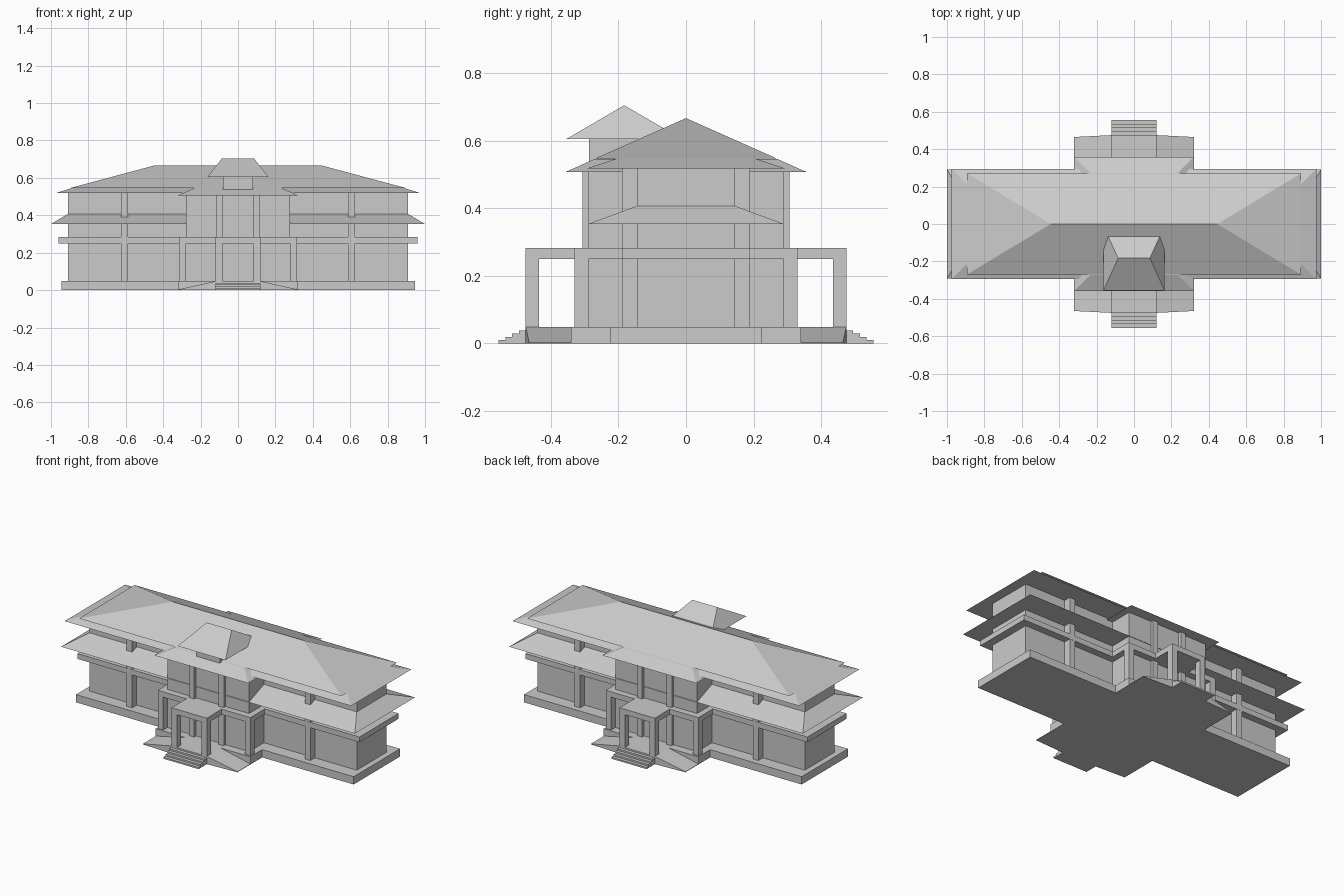
import bpy, bmesh

if "Cube" in bpy.data.objects:
    bpy.data.objects.remove(bpy.data.objects["Cube"])


def solid(name, low, high):
    """Box or tapered block between two rectangles (x0, x1, y0, y1, z)."""
    bm = bmesh.new()
    rings = []
    for x0, x1, y0, y1, z in (low, high):
        rings.append([bm.verts.new(p) for p in
                      ((x0, y0, z), (x1, y0, z), (x1, y1, z), (x0, y1, z))])
    a, b = rings
    bm.faces.new(a[::-1])
    bm.faces.new(b)
    for i in range(4):
        j = (i + 1) % 4
        bm.faces.new((a[i], a[j], b[j], b[i]))
    bmesh.ops.remove_doubles(bm, verts=bm.verts, dist=1e-5)
    bmesh.ops.recalc_face_normals(bm, faces=bm.faces)
    mesh = bpy.data.meshes.new(name)
    bm.to_mesh(mesh)
    bm.free()
    ob = bpy.data.objects.new(name, mesh)
    bpy.context.collection.objects.link(ob)
    return ob


def box(name, x0, x1, y0, y1, z0, z1):
    return solid(name, (x0, x1, y0, y1, z0), (x0, x1, y0, y1, z1))


def block(name, hx, hy, z0, z1):
    return box(name, -hx, hx, -hy, hy, z0, z1)


def hip(name, low, high, cy=0):
    """Centred hip roof from (half x, half y, z) to (half x, half y, z)."""
    return solid(name, *[(-x, x, cy - y, cy + y, z) for x, y, z in (low, high)])


def mirrored(ob):
    """Repeat a part in all four quadrants."""
    m = ob.modifiers.new("mirror", 'MIRROR')
    m.use_axis = (True, True, False)
    return ob


FLOOR, SLAB0, SLAB1 = 0.048, 0.25, 0.283

# Plinth in three steps: wings, centre, porch
block("wing_plinth", 0.945, 0.225, 0, FLOOR)
block("centre_plinth", 0.322, 0.34, 0, FLOOR)
block("porch_plinth", 0.12, 0.475, 0, FLOOR)

# Walls
block("wing_walls", 0.91, 0.145, FLOOR, 0.53)
block("centre_walls", 0.278, 0.289, FLOOR, 0.512)

# First floor slab
block("wing_slab", 0.96, 0.19, SLAB0, SLAB1)
block("centre_slab", 0.315, 0.33, SLAB0, SLAB1)
block("porch_slab", 0.12, 0.475, SLAB0, SLAB1)

# Columns
mirrored(box("wing_column", 0.588, 0.626, 0.14, 0.189, FLOOR, 0.53))
mirrored(box("centre_column", 0.083, 0.118, 0.27, 0.307, FLOOR, 0.512))
mirrored(box("corner_column", 0.278, 0.315, 0.289, 0.33, FLOOR, SLAB0))
mirrored(box("porch_column", 0.083, 0.12, 0.435, 0.475, FLOOR, SLAB0))

# Carriage ramps sloping down beside the porch
ramp = box("ramp", 0.12, 0.322, 0.33, 0.475, 0, FLOOR)
for v in ramp.data.vertices:
    if v.co.x > 0.2:
        v.co.z = min(v.co.z, 0.003)
        v.co.y = min(v.co.y, 0.465)
mirrored(ramp)

# Entrance steps front and back
for i in range(4):
    block(f"step_{i + 1}", 0.12, 0.555 - 0.02 * i, 0, FLOOR * (i + 1) / 5)

# Roofs
hip("lower_roof", (1.0, 0.292, 0.353), (0.91, 0.145, 0.407))
hip("upper_eave", (0.975, 0.294, 0.518), (0.88, 0.2, 0.549))
hip("upper_roof", (0.893, 0.27, 0.547), (0.445, 0, 0.667))
hip("centre_roof", (0.32, 0.358, 0.507), (0.234, 0.272, 0.5455))

# Front lantern dormer
box("dormer_walls", -0.08, 0.08, -0.288, -0.1, 0.51, 0.607)
hip("dormer_roof", (0.163, 0.172, 0.605), (0.085, 0, 0.705), cy=-0.183)
